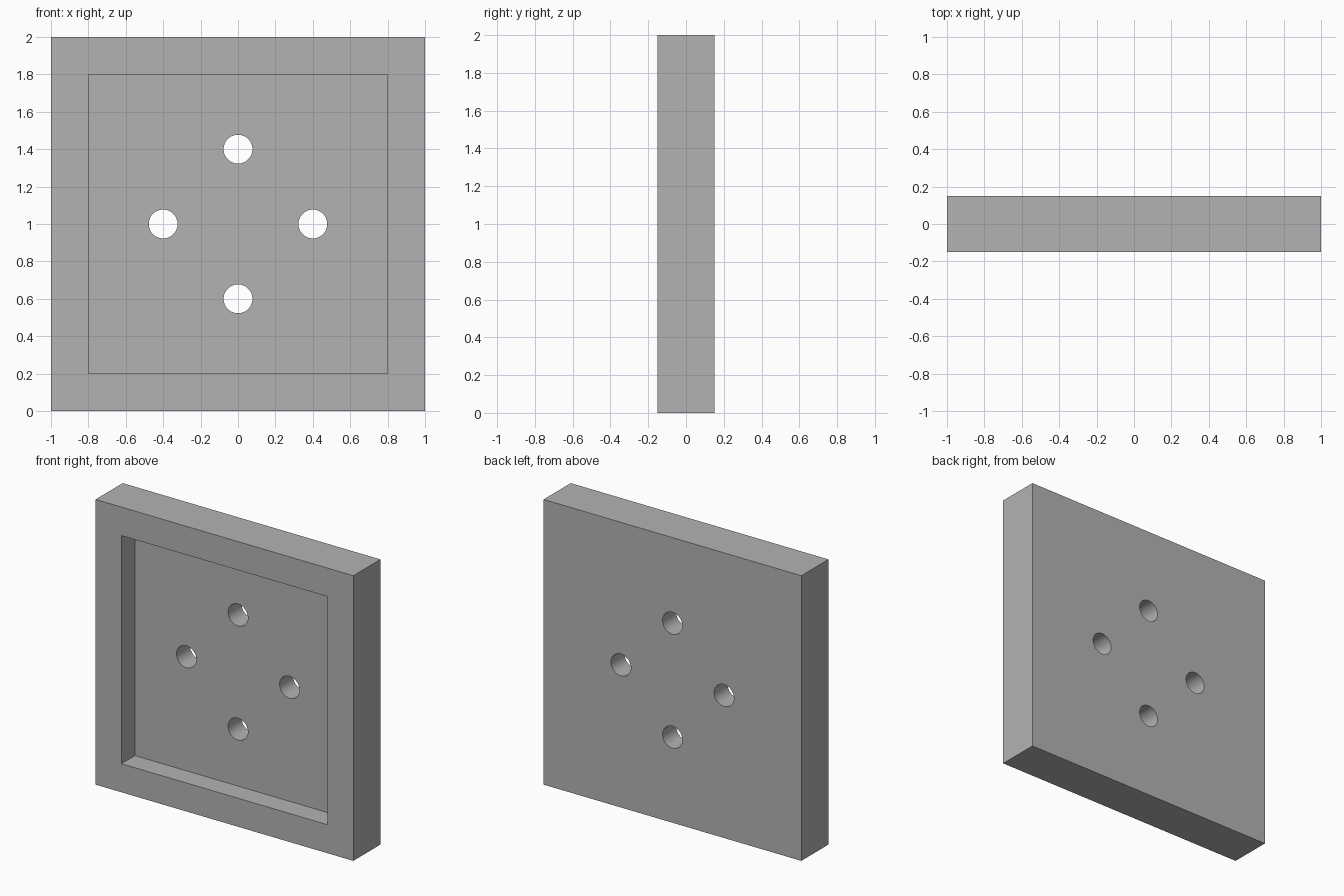
import bpy
import math

cube = bpy.data.objects.get("Cube")
if cube:
    bpy.data.objects.remove(cube, do_unlink=True)

SIZE, THICK = 2.0, 0.3
POCKET, POCKET_DEPTH = 1.6, 0.15
HOLE_RADIUS, HOLE_OFFSET = 0.077, 0.4
MID = SIZE / 2

grey = bpy.data.materials.new("plain grey")
grey.use_nodes = True
colour = (0.45, 0.45, 0.45, 1)
grey.diffuse_color = colour
grey.node_tree.nodes["Principled BSDF"].inputs["Base Color"].default_value = colour


def box(name, size, location):
    bpy.ops.mesh.primitive_cube_add(size=1, location=location)
    obj = bpy.context.object
    obj.name = name
    obj.scale = size
    bpy.ops.object.transform_apply(location=False, rotation=False, scale=True)
    obj.data.materials.append(grey)
    return obj


def cut(target, cutter):
    mod = target.modifiers.new(cutter.name, 'BOOLEAN')
    mod.operation = 'DIFFERENCE'
    mod.solver = 'EXACT'
    mod.object = cutter
    bpy.context.view_layer.objects.active = target
    bpy.ops.object.modifier_apply(modifier=mod.name)
    bpy.data.objects.remove(cutter, do_unlink=True)


# Square plate
plate = box("recessed_plate", (SIZE, THICK, SIZE), (0, 0, MID))

# Square pocket in the front; the cutter reaches past the front face
pocket = box("pocket_cutter", (POCKET, POCKET_DEPTH * 2, POCKET),
             (0, -THICK / 2, MID))
cut(plate, pocket)

# Four through holes in a diamond
for i in range(4):
    angle = i * math.pi / 2
    bpy.ops.mesh.primitive_cylinder_add(
        vertices=48, radius=HOLE_RADIUS, depth=THICK * 2,
        location=(HOLE_OFFSET * math.cos(angle), 0,
                  MID + HOLE_OFFSET * math.sin(angle)),
        rotation=(math.pi / 2, 0, 0))
    hole = bpy.context.object
    hole.name = "hole_cutter"
    hole.data.materials.append(grey)
    cut(plate, hole)

# Smooth hole walls, crisp edges elsewhere
bpy.ops.object.select_all(action='DESELECT')
plate.select_set(True)
bpy.context.view_layer.objects.active = plate
bpy.ops.object.shade_smooth_by_angle(angle=math.radians(30))
